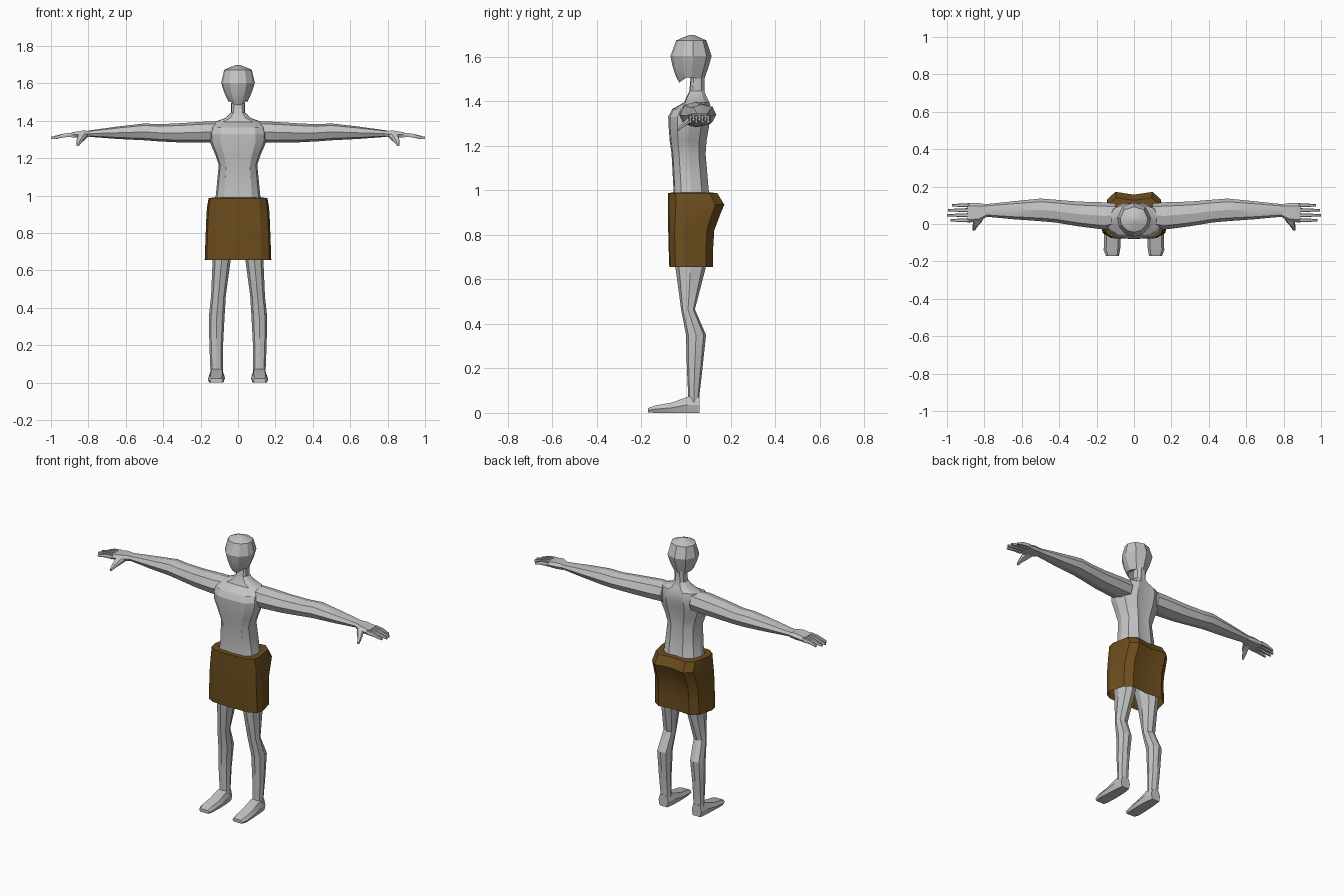
import bpy, bmesh, math


def material(name, rgb):
    m = bpy.data.materials.new(name)
    m.diffuse_color = (*rgb, 1)
    return m


GREY = material("body grey", (0.55, 0.55, 0.55))
BROWN = material("skirt brown", (0.15, 0.075, 0.013))


def loft(name, rings, mat, cap_start=True, cap_end=True, smooth=25):
    """Skin a list of equal-length point rings into one object."""
    bm = bmesh.new()
    vs = [[bm.verts.new(p) for p in r] for r in rings]
    n = len(vs[0])
    for a, b in zip(vs, vs[1:]):
        for i in range(n):
            j = (i + 1) % n
            bm.faces.new((a[i], a[j], b[j], b[i]))
    if cap_start:
        bm.faces.new(vs[0][::-1])
    if cap_end:
        bm.faces.new(vs[-1])
    bmesh.ops.recalc_face_normals(bm, faces=bm.faces)
    me = bpy.data.meshes.new(name)
    bm.to_mesh(me)
    bm.free()
    me.materials.append(mat)
    ob = bpy.data.objects.new(name, me)
    bpy.context.collection.objects.link(ob)
    bpy.ops.object.select_all(action='DESELECT')
    ob.select_set(True)
    bpy.context.view_layer.objects.active = ob
    bpy.ops.object.shade_smooth_by_angle(angle=math.radians(smooth))
    return ob


def sym_ring(half, w, yf, yb, zf, zb=None):
    """Left-right symmetric horizontal ring from (width, depth) fractions."""
    zb = zf if zb is None else zb
    pts = [(u * w, yf + t * (yb - yf), zf + t * (zb - zf)) for u, t in half]
    return pts + [(-x, y, z) for x, y, z in pts[-2:0:-1]]


# Eight-sided outline and a flatter box outline, in the unit square
OCT = [(.5, 0), (.86, .12), (1, .5), (.86, .88), (.5, 1), (.14, .88), (0, .5), (.14, .12)]
BOX = [(.1, 0), (.9, 0), (1, .5), (.85, 1), (.15, 1), (0, .5)]


def box_ring(axis, pos, a0, a1, b0, b1, shape, s):
    """Ring across an axis; a and b are the other two axes in order."""
    out = []
    for u, v in shape:
        p = [a0 + u * (a1 - a0), b0 + v * (b1 - b0)]
        p.insert(axis, pos)
        out.append((p[0] * s, p[1], p[2]))
    return out


# Torso and neck
TORSO = [(0, 0), (.62, .04), (.92, .22), (1, .5), (.85, .8), (.4, 1), (0, .96)]
loft("torso", [sym_ring(TORSO, *r) for r in [
    (.06, -.03, .08, .78), (.145, -.068, .125, .86), (.145, -.068, .13, .92),
    (.119, -.056, .102, 1.0), (.103, -.065, .088, 1.165), (.122, -.073, .092, 1.22),
    (.15, -.078, .103, 1.285), (.153, -.08, .112, 1.33), (.145, -.062, .113, 1.365),
    (.125, -.008, .105, 1.395), (.068, .0, .095, 1.415), (.037, .015, .082, 1.445),
    (.036, .02, .083, 1.5), (.04, .02, .085, 1.54)]], GREY)

# Head, with the jaw sloping up to the neck
HEAD = [(0, 0), (.5, .07), (.9, .3), (1, .55), (.7, .88), (0, 1)]
loft("head", [sym_ring(HEAD, *r) for r in [
    (.035, -.03, .03, 1.483, 1.53), (.052, -.045, .082, 1.51, 1.5),
    (.074, -.06, .1, 1.555, 1.55), (.09, -.07, .115, 1.603), (.074, -.044, .092, 1.673),
    (.012, .015, .035, 1.698)]], GREY)

# Skirt: open hem, seat bulge at the back, narrow ledge to the waist
SKIRT = [(0, 0), (.7, .02), (.94, .14), (1, .34), (.86, .84), (.6, 1), (0, .94)]
loft("skirt", [sym_ring(SKIRT, *r) for r in [
    (.178, -.075, .122, .655), (.175, -.078, .122, .74), (.172, -.08, .127, .82),
    (.169, -.08, .155, .895), (.166, -.08, .172, .935), (.157, -.08, .14, .988),
    (.118, -.056, .102, .99)]], BROWN, False, False)

for side, s in (("right", 1), ("left", -1)):
    # Arm
    loft(side + "_arm", [box_ring(0, *r, OCT, s) for r in [
        (.1, -.015, .11, 1.285, 1.398), (.16, -.03, .116, 1.283, 1.397),
        (.3, -.012, .12, 1.284, 1.388), (.42, .008, .13, 1.29, 1.382),
        (.5, .015, .136, 1.296, 1.386), (.64, .025, .122, 1.303, 1.37),
        (.8, .04, .105, 1.315, 1.348)]], GREY)
    # Palm
    loft(side + "_hand", [box_ring(0, *r, BOX, s) for r in [
        (.785, .04, .105, 1.315, 1.346), (.83, .012, .112, 1.312, 1.348),
        (.89, .008, .112, 1.312, 1.338)]], GREY)
    # Fingers
    for i, (y, tip) in enumerate([(.02, .982), (.047, 1.0), (.074, .995), (.1, .972)]):
        loft(f"{side}_finger_{i + 1}", [box_ring(0, *r, BOX, s) for r in [
            (.88, y - .011, y + .011, 1.314, 1.337), (.93, y - .009, y + .009, 1.312, 1.332),
            (tip, y - .006, y + .006, 1.303, 1.315)]], GREY)
    # Thumb
    loft(side + "_thumb", [box_ring(1, *r, BOX, s) for r in [
        (.04, .8, .85, 1.312, 1.342), (.01, .815, .86, 1.298, 1.328),
        (-.015, .838, .864, 1.28, 1.302), (-.035, .85, .864, 1.265, 1.277)]], GREY)
    # Leg
    loft(side + "_leg", [box_ring(2, *r, OCT, s) for r in [
        (.03, .078, .148, .01, .06), (.075, .08, .148, .01, .06), (.2, .08, .153, .004, .074),
        (.35, .072, .156, 0, .09), (.465, .065, .144, -.022, .04),
        (.65, .04, .136, -.047, .088), (.79, .005, .15, -.066, .105),
        (.9, .005, .15, -.068, .14)]], GREY)
    # Foot
    loft(side + "_foot", [box_ring(1, *r, BOX, s) for r in [
        (.06, .082, .148, 0, .07), (.01, .073, .155, 0, .073), (-.065, .07, .16, 0, .046),
        (-.14, .074, .162, 0, .033), (-.17, .08, .15, .002, .022)]], GREY)
